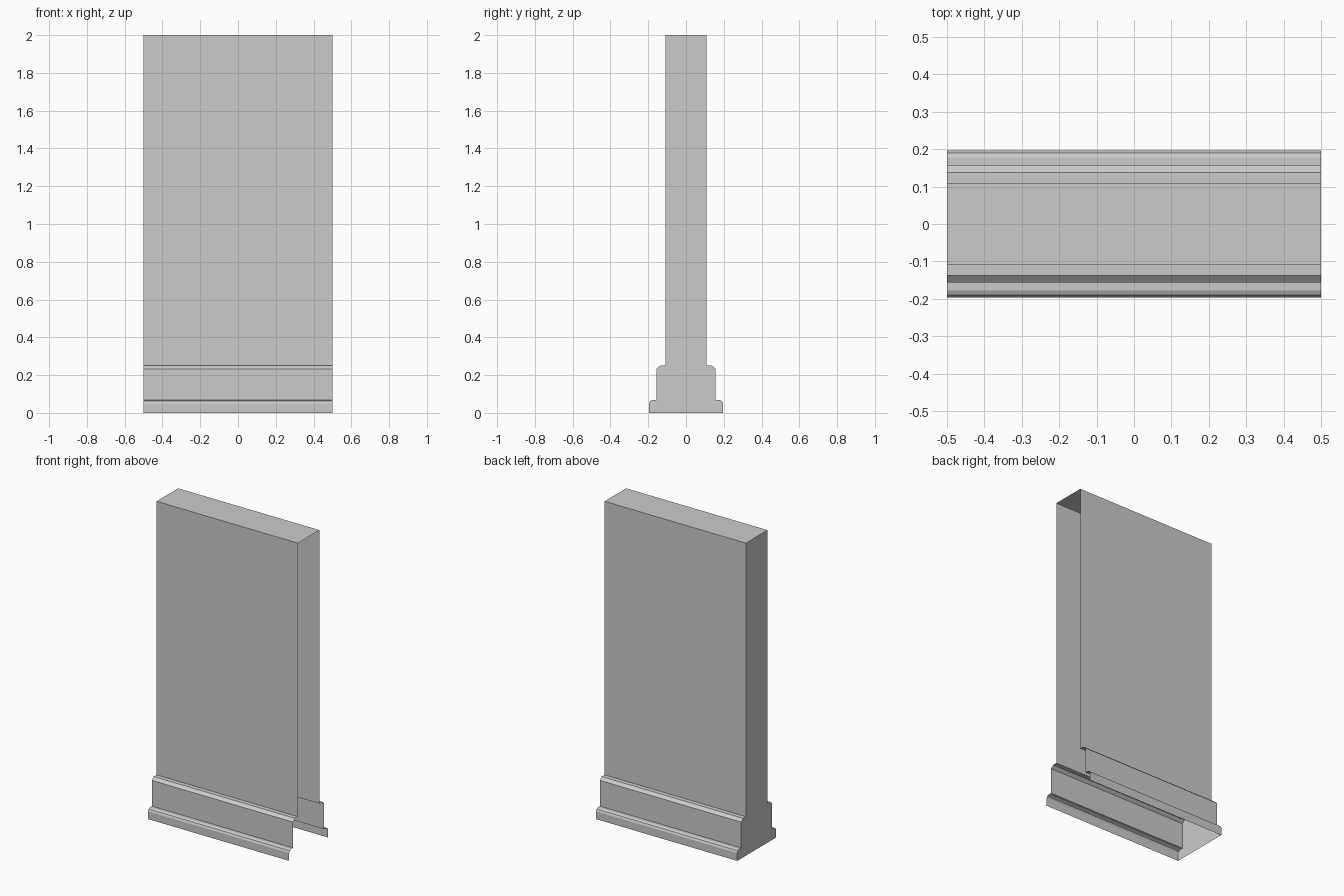
import bpy

if "Cube" in bpy.data.objects:
    bpy.data.objects.remove(bpy.data.objects["Cube"])

X = 0.5  # half length of the panel

# half cross-sections as (distance from centre, height)
SKIRTING = [(0.196, 0.0), (0.196, 0.05), (0.190, 0.062), (0.178, 0.068),
            (0.157, 0.068), (0.157, 0.233), (0.138, 0.25), (0.109, 0.25)]
WALL = [(0.109, 0.25), (0.109, 2.0)]


def make_object(name, verts, faces):
    mesh = bpy.data.meshes.new(name)
    mesh.from_pydata(verts, [], faces)
    mesh.update()
    obj = bpy.data.objects.new(name, mesh)
    bpy.context.collection.objects.link(obj)
    return obj


def sweep(name, path):
    """Open sheet: a (y, z) path running from front to back, swept along x."""
    n = len(path)
    verts = [(x, y, z) for x in (-X, X) for y, z in path]
    faces = [(i, i + n, i + n + 1, i + 1) for i in range(n - 1)]
    return make_object(name, verts, faces)


def front(profile):
    return [(-y, z) for y, z in profile]


def back(profile):
    return list(reversed(profile))


# wall shell: front face, top and back face
sweep("wall_shell", front(WALL) + back(WALL))

# stepped skirting on both sides, open underneath
sweep("skirting_front", front(SKIRTING))
sweep("skirting_back", back(SKIRTING))

# closed left end; the right end and the bottom stay open
for name, prof in (("wall_end", WALL), ("skirting_end", SKIRTING)):
    outline = front(prof) + back(prof)
    make_object(name, [(-X, y, z) for y, z in outline], [tuple(range(len(outline)))])
